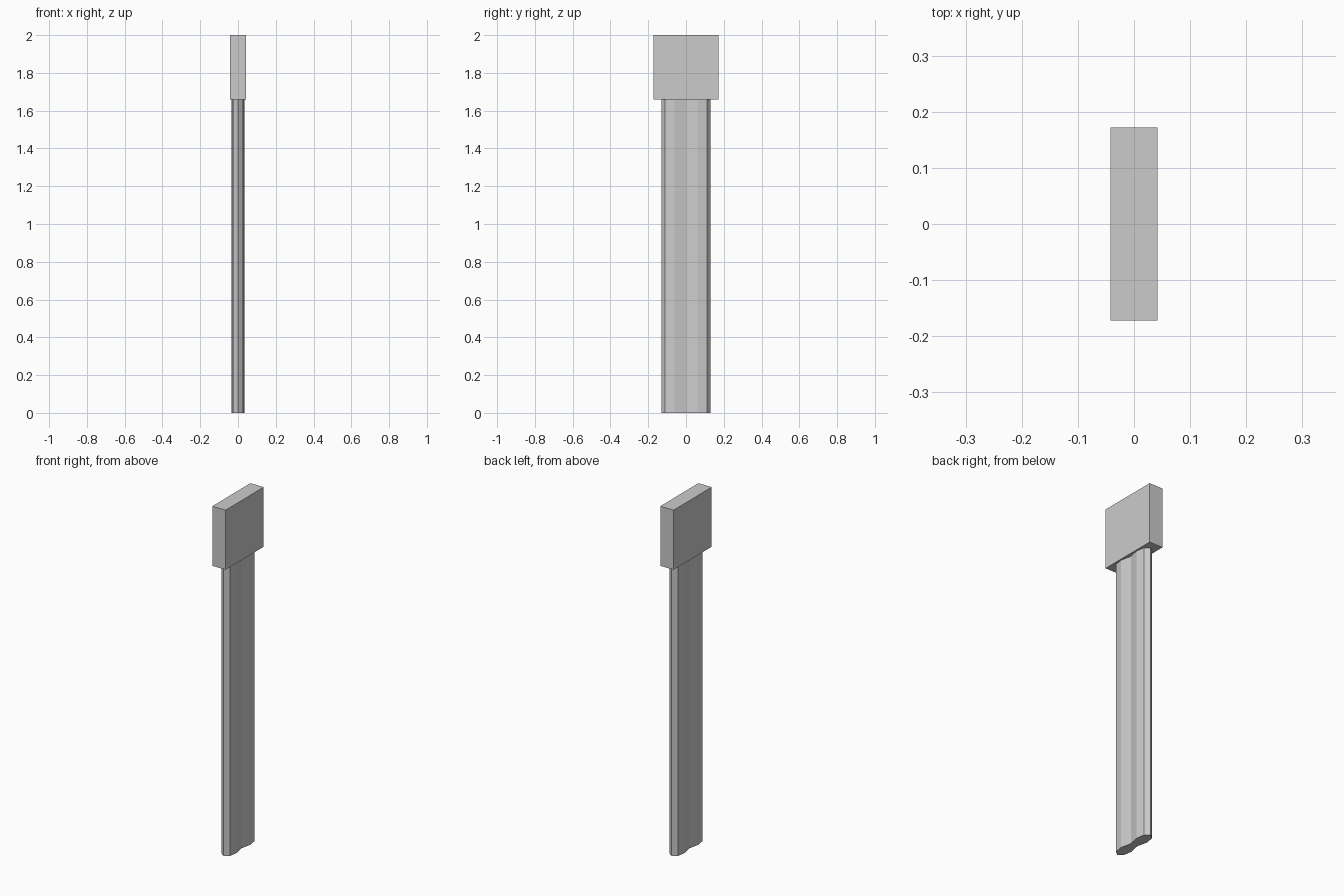
import bpy
import bmesh

default = bpy.data.objects.get("Cube")
if default:
    bpy.data.objects.remove(default, do_unlink=True)

grey = bpy.data.materials.new("light grey")
grey.use_nodes = True
grey.diffuse_color = (0.6, 0.6, 0.6, 1)
grey.node_tree.nodes["Principled BSDF"].inputs["Base Color"].default_value = (0.6, 0.6, 0.6, 1)


def prism(name, outline, bottom, top):
    """Extrude a flat outline straight up into a closed solid."""
    bm = bmesh.new()
    base = bm.faces.new([bm.verts.new((x, y, bottom)) for x, y in outline])
    grown = bmesh.ops.extrude_face_region(bm, geom=[base], use_keep_orig=True)
    for v in grown["geom"]:
        if isinstance(v, bmesh.types.BMVert):
            v.co.z = top
    bmesh.ops.recalc_face_normals(bm, faces=bm.faces)
    mesh = bpy.data.meshes.new(name)
    bm.to_mesh(mesh)
    bm.free()
    mesh.materials.append(grey)
    obj = bpy.data.objects.new(name, mesh)
    bpy.context.collection.objects.link(obj)
    return obj


# Shaft: waisted section, one side listed and turned half round for the other
side = [(0, -0.13), (0.026, -0.11), (0.034, -0.06),
        (0.021, 0), (0.034, 0.06), (0.026, 0.11)]
prism("shaft", side + [(-x, -y) for x, y in side], 0, 1.66)

# Head: plain rectangular block
w, d = 0.042, 0.172
prism("head_block", [(-w, -d), (w, -d), (w, d), (-w, d)], 1.66, 2)
